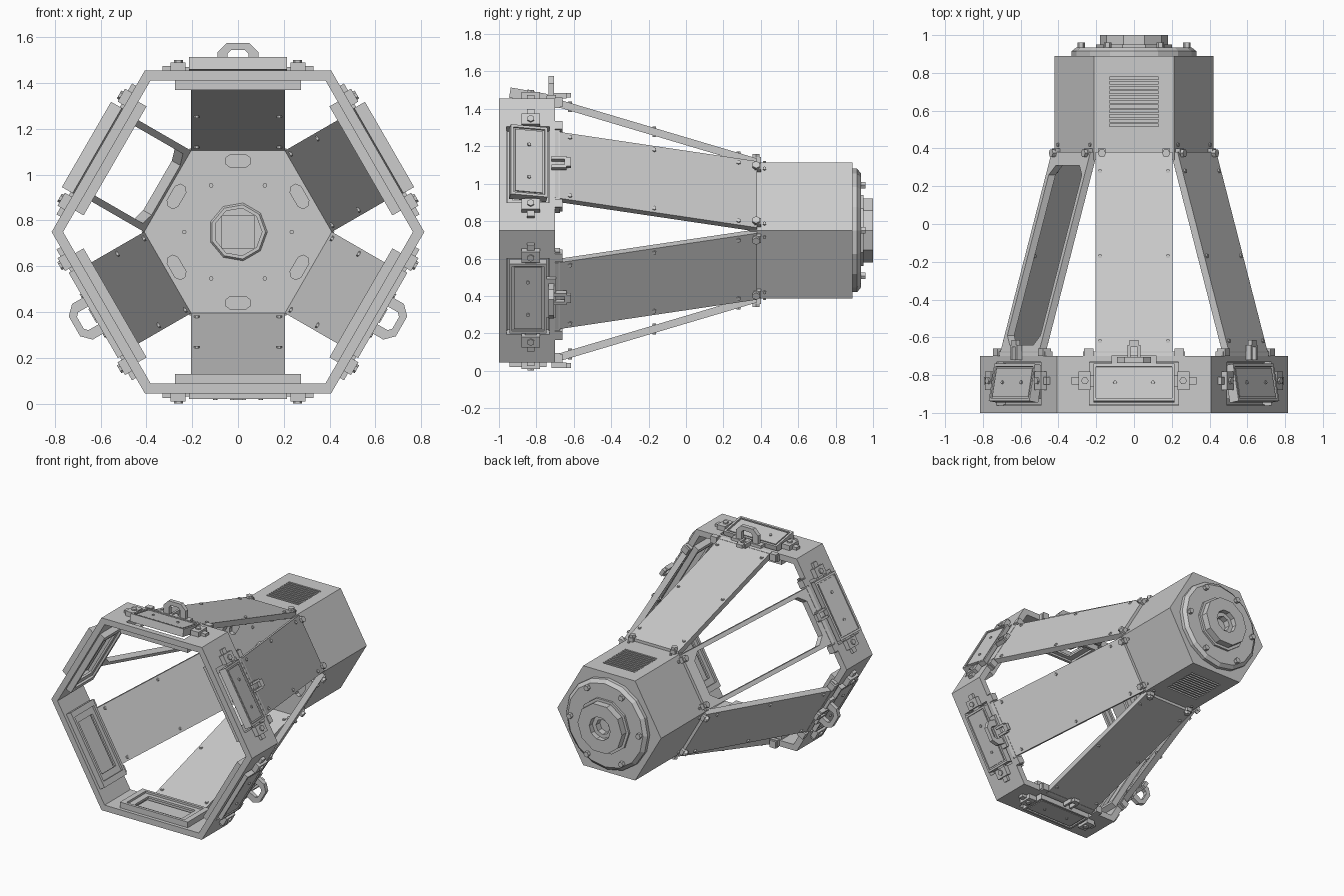
import bpy, bmesh, math
from mathutils import Matrix, Vector

if "Cube" in bpy.data.objects:
    bpy.data.objects.remove(bpy.data.objects["Cube"])

CENTRE = Vector((0, 0, 0.75))
ALL = range(6)          # six sides, 0 = top, turning towards +x
HOOKED = (0, 2, 4)      # sides with a lifting ring
TILTED = (0, 1, 5)      # sides with a raised door
OPEN = 5                # side with an open leg


def material(name, value):
    m = bpy.data.materials.new(name)
    m.use_nodes = True
    colour = (value, value, value, 1)
    m.diffuse_color = colour
    m.node_tree.nodes["Principled BSDF"].inputs["Base Color"].default_value = colour
    return m


GREY = material("plain grey", 0.6)


def add(name, bm, sides=(0,)):
    """Turn a bmesh drawn on the top side into one object per side."""
    bmesh.ops.recalc_face_normals(bm, faces=bm.faces)
    mesh = bpy.data.meshes.new(name)
    bm.to_mesh(mesh)
    bm.free()
    mesh.materials.append(GREY)
    made = []
    for k in sides:
        ob = bpy.data.objects.new(name, mesh)
        ob.location = CENTRE
        ob.rotation_euler = (0, k * math.pi / 3, 0)
        bpy.context.collection.objects.link(ob)
        made.append(ob)
    return made


def loft(bm, a, b):
    """Solid between two matching loops."""
    va, vb = [bm.verts.new(p) for p in a], [bm.verts.new(p) for p in b]
    bm.faces.new(va)
    bm.faces.new(vb[::-1])
    for i in range(len(va)):
        j = (i + 1) % len(va)
        bm.faces.new((va[i], vb[i], vb[j], va[j]))


def box(bm, x, y, z):
    loft(bm, *[[(x[0], y[0], h), (x[1], y[0], h), (x[1], y[1], h), (x[0], y[1], h)] for h in z])


def pair(bm, x, y, z):
    """Box and its mirror image across x."""
    box(bm, x, y, z)
    box(bm, (-x[1], -x[0]), y, z)


def prism(bm, pts, y):
    loft(bm, *[[(p[0], h, p[1]) for p in pts] for h in y])


def frame(bm, outer, inner, z):
    """Rectangular border centred on x."""
    (w, y0, y1), (v, i0, i1) = outer, inner
    pair(bm, (v, w), (y0, y1), z)
    box(bm, (-v, v), (y0, i0), z)
    box(bm, (-v, v), (i1, y1), z)


def polygon(r, n, turn=0.0):
    return [(r * math.cos(turn + math.tau * i / n), r * math.sin(turn + math.tau * i / n)) for i in range(n)]


def tube(bm, r_out, r_in, y, n, chamfer=0.0, turn=0.0):
    """Closed pipe along y."""
    rings = []
    for r, h in ((r_out, y[0]), (r_out - chamfer, y[1]), (r_in, y[1]), (r_in, y[0])):
        rings.append([bm.verts.new((p[0], h, p[1])) for p in polygon(r, n, turn)])
    for a in range(4):
        p, q = rings[a], rings[(a + 1) % 4]
        for i in range(n):
            j = (i + 1) % n
            bm.faces.new((p[i], p[j], q[j], q[i]))


def stud(bm, x, y, z0, z1, r=0.012):
    """Upright hexagonal bolt head."""
    loft(bm, *[[(x + p[0], y + p[1], h) for p in polygon(r, 6)] for h in (z0, z1)])


def cut(target, cutters):
    for c in cutters:
        c.hide_render = True
        c.display_type = 'WIRE'
        mod = target.modifiers.new("cut", 'BOOLEAN')
        mod.operation, mod.solver, mod.object = 'DIFFERENCE', 'EXACT', c


# Front ring with a doorway in each side
bm = bmesh.new()
tube(bm, 0.814, 0.764, (-1, -0.70), 6)
ring = add("front_ring", bm)[0]
bm = bmesh.new()
box(bm, (-0.235, 0.235), (-0.96, -0.73), (0.55, 0.75))
cut(ring, add("doorway_cutter", bm, ALL))

# Door frames inside the ring
bm = bmesh.new()
frame(bm, (0.275, -0.975, -0.715), (0.235, -0.955, -0.735), (0.62, 0.662))
frame(bm, (0.235, -0.955, -0.735), (0.19, -0.925, -0.765), (0.635, 0.65))
add("door_frame", bm, ALL)

# Doors, closed below and raised above
for name, sides, tilt in (("closed_door", (2, 3, 4), 0), ("raised_door", TILTED, -10)):
    bm = bmesh.new()
    box(bm, (-0.215, 0.215), (-0.945, -0.745), (0.675, 0.72))
    frame(bm, (0.215, -0.945, -0.745), (0.20, -0.93, -0.76), (0.72, 0.73))
    box(bm, (-0.19, 0.19), (-0.92, -0.77), (0.72, 0.727))
    for x in (-0.1, 0.1):
        stud(bm, x, -0.845, 0.727, 0.735, 0.01)
    pivot = Vector((0, -0.745, 0.70))
    bmesh.ops.rotate(bm, verts=bm.verts, cent=pivot, matrix=Matrix.Rotation(math.radians(tilt), 3, 'X'))
    add(name, bm, sides)

# Clips at both ends of each door
bm = bmesh.new()
pair(bm, (0.205, 0.27), (-0.86, -0.80), (0.70, 0.72))
pair(bm, (0.23, 0.295), (-0.88, -0.78), (0.70, 0.74))
pair(bm, (0.295, 0.33), (-0.85, -0.81), (0.70, 0.725))
for x in (-0.26, 0.26):
    stud(bm, x, -0.83, 0.74, 0.75, 0.02)
add("door_clip", bm, ALL)

# Legs: plates that slope from the ring in to the body
def leg_plate(bm, pts):
    rise = lambda y: 0.385 + (0.38 - y) * 0.297
    loft(bm, *[[(x, y, rise(y) - d) for x, y in pts] for d in (0.0, 0.042)])


def leg_box(bm, x0, x1, y0, y1):
    leg_plate(bm, [(x0, y0), (x1, y0), (x1, y1), (x0, y1)])


bm = bmesh.new()
leg_box(bm, -0.205, 0.205, -0.70, 0.38)
for x in (-0.18, 0.18):
    for y in (-0.62, -0.17, 0.28):
        h = 0.385 + (0.38 - y) * 0.297
        stud(bm, x, y, h - 0.05, h + 0.008)
add("leg", bm, [k for k in ALL if k != OPEN])

bm = bmesh.new()
leg_box(bm, -0.205, 0.205, -0.70, -0.64)
leg_box(bm, -0.205, 0.205, 0.31, 0.38)
for s in (-1, 1):
    leg_box(bm, s * 0.175, s * 0.205, -0.64, 0.31)
    for y, step in ((-0.64, 0.05), (0.31, -0.05)):
        leg_plate(bm, [(s * 0.175, y), (s * 0.125, y), (s * 0.175, y + step)])
add("open_leg", bm, (OPEN,))

# Feet where the legs meet the ring, and bolted joints at the body
bm = bmesh.new()
box(bm, (-0.27, 0.27), (-0.70, -0.675), (0.655, 0.70))
pair(bm, (0.215, 0.265), (-0.70, -0.66), (0.66, 0.71))
add("leg_foot", bm, ALL)
bm = bmesh.new()
pair(bm, (0.15, 0.19), (0.345, 0.40), (0.36, 0.392))
for x in (-0.17, 0.17):
    stud(bm, x, 0.375, 0.39, 0.41, 0.022)
    stud(bm, x, 0.42, 0.36, 0.372, 0.01)
add("leg_joint", bm, ALL)

# Lifting rings and hooks
bm = bmesh.new()
for s in (-1, 1):
    prism(bm, [(s * 0.045, 0.70), (s * 0.09, 0.70), (s * 0.09, 0.785), (s * 0.05, 0.825),
               (s * 0.03, 0.795), (s * 0.045, 0.78)], (-0.735, -0.705))
prism(bm, [(-0.05, 0.825), (0.05, 0.825), (0.03, 0.795), (-0.03, 0.795)], (-0.735, -0.705))
box(bm, (-0.12, 0.12), (-0.745, -0.695), (0.70, 0.725))
add("lifting_ring", bm, HOOKED)
bm = bmesh.new()
pair(bm, (0.018, 0.035), (-0.72, -0.64), (0.705, 0.735))
box(bm, (-0.025, 0.025), (-0.65, -0.615), (0.71, 0.735))
add("latch_hook", bm, ALL)

# Rear body with vents above and below and slots in the front wall
bm = bmesh.new()
prism(bm, polygon(0.421, 6), (0.34, 0.89))
body = add("rear_body", bm)[0]
bm = bmesh.new()
for i in range(11):
    y = 0.515 + i * 0.025
    box(bm, (-0.13, 0.13), (y, y + 0.014), (0.345, 0.40))
vents = add("vent_cutter", bm, (0, 3))
bm = bmesh.new()
prism(bm, [(s * x, 0.31 + h) for s, x, h in ((1, .055, .012), (1, .035, .027), (-1, .035, .027), (-1, .055, .012),
           (-1, .055, -.012), (-1, .035, -.027), (1, .035, -.027), (1, .055, -.012))], (0.30, 0.37))
slots = add("slot_cutter", bm, ALL)
bm = bmesh.new()
prism(bm, polygon(0.1, 4, math.pi / 4), (0.30, 0.40))
cut(body, vents + slots + add("socket_cutter", bm))

# Collar on the front wall, rear disc and hub
bm = bmesh.new()
tube(bm, 0.13, 0.105, (0.342, 0.33), 9, 0.01)
add("front_collar", bm)
bm = bmesh.new()
prism(bm, polygon(0.33, 16), (0.89, 0.915))
tube(bm, 0.33, 0.1, (0.915, 0.935), 16, 0.025)
add("rear_disc", bm)
bm = bmesh.new()
tube(bm, 0.20, 0.085, (0.935, 0.95), 10)
tube(bm, 0.18, 0.085, (0.95, 1.0), 10)
tube(bm, 0.085, 0.055, (0.92, 0.965), 8)
add("rear_hub", bm)

# Bolts on the front wall, disc and hub
bm = bmesh.new()
for reach, size, y in ((0.235, 0.01, (0.33, 0.345)), (0.28, 0.02, (0.925, 0.96)), (0.13, 0.012, (0.99, 1.0))):
    x, z = reach * 0.5, reach * math.cos(math.pi / 6)
    prism(bm, [(x + p[0], z + p[1]) for p in polygon(size, 6)], y)
add("wall_bolts", bm, ALL)
